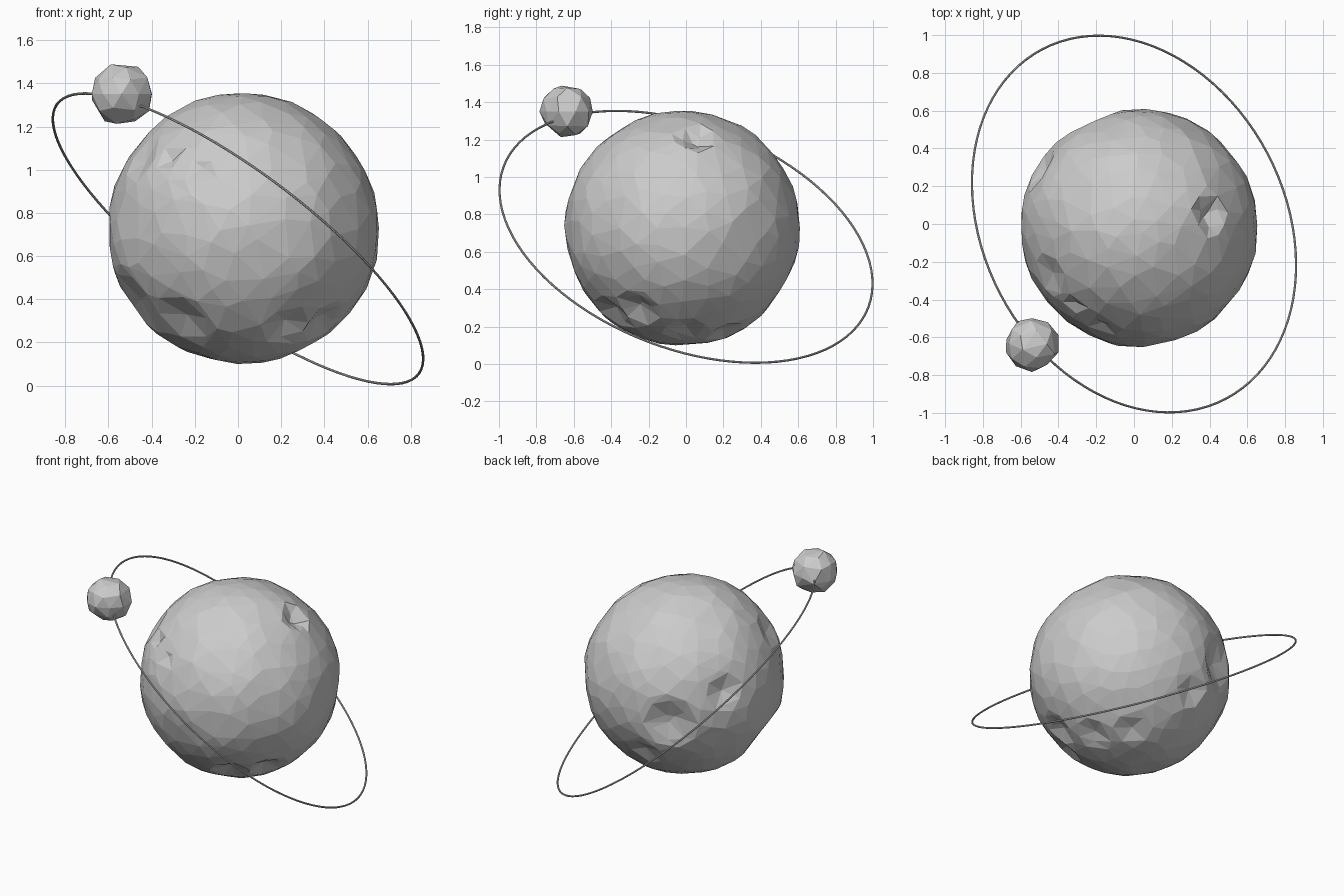
import bpy, random
from mathutils import Vector, noise

if "Cube" in bpy.data.objects:
    bpy.data.objects.remove(bpy.data.objects["Cube"])

random.seed(4)


def rock(name, center, size, subdiv, shape, ratio):
    """Low-poly rock: displaced icosphere, thinned to irregular flat facets."""
    bpy.ops.mesh.primitive_ico_sphere_add(subdivisions=subdiv, radius=1, location=center)
    ob = bpy.context.object
    ob.name = name
    for v in ob.data.vertices:
        d = v.co.normalized()
        v.co = d * size * shape(d)
    if ratio < 1:
        ob.modifiers.new("facets", 'DECIMATE').ratio = ratio
    return ob


# Dents in the planet: direction, angular width, depth
dents = [
    ((0.37, 0.07, 0.47), 0.17, 0.10),     # crater near the top
    ((-0.27, 0.55, -0.06), 0.30, 0.11),   # large crater at the back
    ((-0.52, 0.31, 0.13), 0.20, 0.06),
    ((-0.47, -0.25, 0.32), 0.20, 0.05),   # small pits on the front
    ((-0.34, -0.41, 0.33), 0.10, 0.04),
    ((-0.19, -0.51, 0.28), 0.10, 0.04),
    ((0.20, -0.38, -0.46), 0.20, 0.07),   # groove round the underside
    ((0.37, -0.23, -0.43), 0.20, 0.07),
    ((0.30, 0.02, -0.54), 0.18, 0.05),
    ((0.16, 0.23, -0.54), 0.18, 0.05),
    ((-0.07, 0.52, -0.31), 0.18, 0.05),
    ((-0.50, -0.15, -0.34), 0.32, 0.05),  # flattened lower left
    ((-0.28, -0.36, -0.42), 0.25, 0.06),
]
dents = [(Vector(d).normalized(), w, h) for d, w, h in dents]


def planet_shape(d):
    r = 1 + 0.018 * noise.noise(d * 2.5)
    for axis, width, depth in dents:
        t = d.angle(axis) / width
        if t < 1:
            r -= depth * (1 - t * t) ** 1.5
    return r


rock("planet", (0.025, -0.02, 0.725), 0.627, 5, planet_shape, 0.15)

# Small moon sitting on the orbit
rock("moon", (-0.54, -0.635, 1.35), 0.145, 2,
     lambda d: 1 + random.uniform(-0.07, 0.04), 0.8)

# Thin tilted orbit ring
tilt = Vector((0.571, 0.299, 0.765)).to_track_quat('Z', 'Y').to_euler()
bpy.ops.mesh.primitive_torus_add(location=(0, 0, 0.68), rotation=tilt,
                                 major_radius=1.045, minor_radius=0.006,
                                 major_segments=96, minor_segments=8)
bpy.context.object.name = "orbit_ring"
bpy.ops.object.shade_smooth_by_angle()
